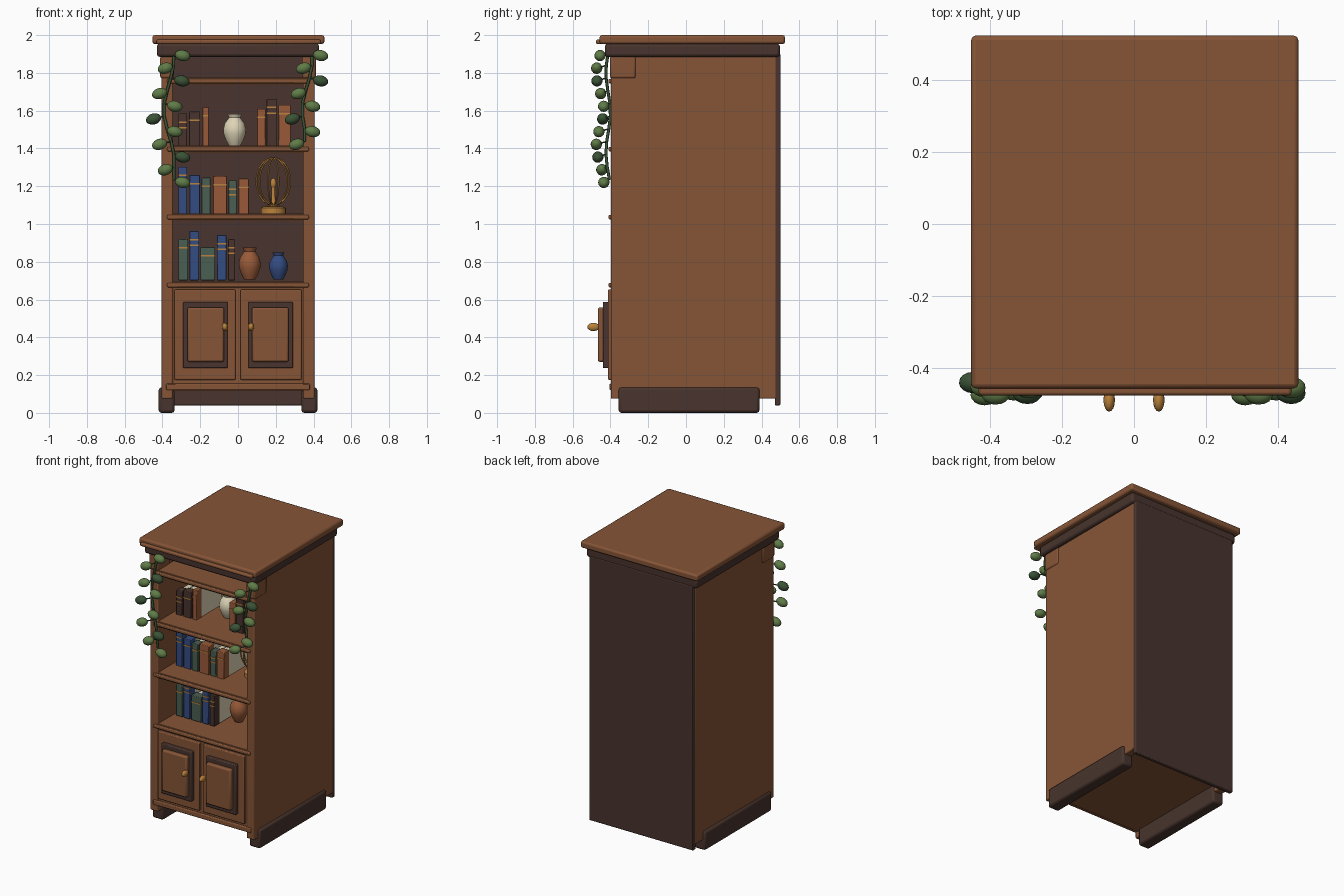
import bpy, math
from mathutils import Vector

cube = bpy.data.objects.get("Cube")
if cube:
    bpy.data.objects.remove(cube)


def material(name, *rgb):
    lin = [((c / 255 + 0.055) / 1.055) ** 2.4 for c in rgb] + [1]
    m = bpy.data.materials.new(name)
    m.use_nodes = True
    m.diffuse_color = lin
    bsdf = next(n for n in m.node_tree.nodes if n.type == 'BSDF_PRINCIPLED')
    bsdf.inputs["Base Color"].default_value = lin
    return m


WOOD = material("warm wood", 134, 85, 55)
DARK = material("dark wood", 72, 52, 45)
BLUE = material("blue", 52, 76, 130)
SAGE = material("grey green", 74, 94, 82)
RUST = material("rust", 152, 90, 56)
GOLD = material("brass", 186, 130, 60)
CREAM = material("cream", 222, 212, 182)
LEAF = material("leaf green", 96, 124, 72)
SHADE = material("deep leaf green", 58, 82, 54)


def finish(name, mat, smooth=True):
    o = bpy.context.object
    o.name = name
    o.data.materials.append(mat)
    if smooth:
        bpy.ops.object.shade_smooth_by_angle()
    return o


def box(name, mat, x, y, z, bevel=0.006):
    """Box from (low, high) pairs, with rounded edges."""
    ranges = (x, y, z)
    bpy.ops.mesh.primitive_cube_add(size=1, location=[(a + b) / 2 for a, b in ranges])
    o = bpy.context.object
    o.scale = [b - a for a, b in ranges]
    bpy.ops.object.transform_apply(location=False, rotation=False)
    if bevel:
        mod = o.modifiers.new("rounding", 'BEVEL')
        mod.width, mod.segments = bevel, 2
    return finish(name, mat)


def ball(name, mat, loc, scale, rot=(0, 0, 0)):
    bpy.ops.mesh.primitive_uv_sphere_add(segments=16, ring_count=10, location=loc, rotation=rot)
    bpy.context.object.scale = scale
    return finish(name, mat)


def tube(name, mat, points, radius):
    c = bpy.data.curves.new(name, 'CURVE')
    c.dimensions = '3D'
    c.bevel_depth, c.bevel_resolution = radius, 2
    c.use_fill_caps = True
    s = c.splines.new('POLY')
    s.points.add(len(points) - 1)
    for p, q in zip(s.points, points):
        p.co = (*q, 1)
    o = bpy.data.objects.new(name, c)
    c.materials.append(mat)
    bpy.context.collection.objects.link(o)
    return o


def lathe(name, mat, loc, profile, steps=28):
    """Surface of revolution from (radius, height) points."""
    n = len(profile)
    verts, faces = [], []
    for i in range(steps):
        a = 2 * math.pi * i / steps
        verts += [(r * math.cos(a), r * math.sin(a), h) for r, h in profile]
        j = (i + 1) % steps
        faces += [(i * n + k, j * n + k, j * n + k + 1, i * n + k + 1) for k in range(n - 1)]
    me = bpy.data.meshes.new(name)
    me.from_pydata(verts, [], faces)
    o = bpy.data.objects.new(name, me)
    o.location = loc
    bpy.context.collection.objects.link(o)
    bpy.ops.object.select_all(action='DESELECT')
    o.select_set(True)
    bpy.context.view_layer.objects.active = o
    return finish(name, mat)


# Carcass
for side, s in (("left", 1), ("right", -1)):
    def span(a, b):
        return sorted((s * a, s * b))
    box(side + "_side_panel", WOOD, span(0.345, 0.405), (-0.398, 0.48), (0.075, 1.9))
    box(side + "_plinth", DARK, span(0.335, 0.42), (-0.357, 0.389), (0, 0.135), 0.015)
    box(side + "_corner_block", WOOD, span(0.34, 0.412), (-0.402, -0.265), (1.77, 1.89), 0.012)
box("back_panel", DARK, (-0.405, 0.405), (0.47, 0.5), (0.04, 1.9))
box("floor", WOOD, (-0.36, 0.36), (-0.38, 0.475), (0.115, 0.155))
box("bottom_rail", WOOD, (-0.38, 0.38), (-0.405, -0.37), (0.12, 0.155))
box("door_backing", WOOD, (-0.35, 0.35), (-0.392, -0.37), (0.15, 0.67), 0)

# Shelves with a rounded front lip
SHELVES = (0.655, 1.015, 1.375, 1.735)
for i, z in enumerate(SHELVES):
    box(f"shelf_{i}", WOOD, (-0.35, 0.35), (-0.395, 0.475), (z, z + 0.04), 0.003)
    box(f"shelf_lip_{i}", WOOD, (-0.375, 0.375), (-0.41, -0.385), (z + 0.01, z + 0.033))

# Cornice
box("cornice_moulding", DARK, (-0.43, 0.43), (-0.43, 0.497), (1.885, 1.955), 0.015)
box("top_slab", WOOD, (-0.453, 0.457), (-0.457, 0.524), (1.953, 2.0), 0.012)
box("top_front_bead", WOOD, (-0.432, 0.438), (-0.477, -0.44), (1.953, 1.976), 0.008)

# Doors with raised panels and knobs
for side, s in (("left", 1), ("right", -1)):
    def span(a, b):
        return sorted((s * a, s * b))
    box(side + "_door", WOOD, span(0.013, 0.337), (-0.413, -0.38), (0.175, 0.653))
    box(side + "_door_moulding", DARK, span(0.055, 0.291), (-0.44, -0.4), (0.237, 0.588))
    box(side + "_door_panel", WOOD, span(0.074, 0.268), (-0.467, -0.42), (0.27, 0.558), 0.01)
    ball(side + "_knob", GOLD, (s * 0.069, -0.49, 0.455), (0.016, 0.032, 0.022))

# Books: (left edge, width, height, cover, number of bands) along each shelf
ROWS = {
    0.71: [(-0.315, 0.05, 0.21, SAGE, 1), (-0.257, 0.05, 0.253, BLUE, 2),
           (-0.198, 0.076, 0.167, SAGE, 1), (-0.112, 0.05, 0.232, BLUE, 2),
           (-0.053, 0.037, 0.21, DARK, 2)],
    1.06: [(-0.315, 0.045, 0.243, BLUE, 2), (-0.257, 0.055, 0.2, BLUE, 1),
           (-0.192, 0.047, 0.185, SAGE, 1), (-0.133, 0.074, 0.195, RUST, 1),
           (-0.049, 0.042, 0.17, SAGE, 2), (0.002, 0.055, 0.18, RUST, 1)],
    1.42: [(-0.315, 0.045, 0.165, DARK, 2), (-0.26, 0.06, 0.175, DARK, 1),
           (-0.187, 0.032, 0.2, RUST, 1), (0.1, 0.045, 0.19, RUST, 1),
           (0.152, 0.053, 0.243, DARK, 2), (0.215, 0.064, 0.21, RUST, 1)],
}
for z, books in ROWS.items():
    for i, (x, w, h, cover, bands) in enumerate(books):
        tag = f"book_{round(z * 100)}_{i}"
        box(tag + "_spine", cover, (x, x + w), (-0.24, -0.18), (z - 0.008, z + h), 0.004)
        box(tag + "_pages", CREAM, (x + 0.004, x + w - 0.003), (-0.185, 0.05), (z - 0.008, z + h - 0.01), 0)
        for b in range(bands):
            t = z + h - 0.05 - 0.03 * b
            box(tag + f"_band_{b}", GOLD, (x, x + w), (-0.243, -0.235), (t, t + 0.008), 0)

# Vases, one shared profile
JAR = ((0, 0), (0.5, 0), (0.75, 0.16), (0.97, 0.38), (1, 0.52), (0.87, 0.7),
       (0.6, 0.83), (0.5, 0.88), (0.64, 1), (0.53, 1), (0.4, 0.86), (0, 0.8))
for name, mat, x, z, r, h in (("cream_vase", CREAM, -0.018, 1.415, 0.06, 0.168),
                              ("rust_vase", RUST, 0.062, 0.705, 0.058, 0.17),
                              ("blue_vase", BLUE, 0.214, 0.705, 0.05, 0.145)):
    lathe(name, mat, (x, -0.08, z), [(a * r, b * h) for a, b in JAR])

# Brass cage ornament
GX, GY, GZ = 0.187, -0.08, 1.225
lathe("ornament_base", GOLD, (GX, GY, 1.055),
      ((0, 0), (0.066, 0), (0.066, 0.03), (0.05, 0.038), (0.022, 0.04), (0.011, 0.06),
       (0.009, 0.14), (0, 0.14)))
ball("ornament_finial", GOLD, (GX, GY, GZ - 0.01), (0.016, 0.016, 0.028))
for k in range(5):
    a = math.pi * k / 5
    ring = [(GX + 0.09 * math.cos(t) * math.cos(a), GY + 0.09 * math.cos(t) * math.sin(a),
             GZ + 0.125 * math.sin(t)) for t in [2 * math.pi * i / 32 for i in range(33)]]
    tube(f"ornament_ring_{k}", GOLD, ring, 0.0045)

# Trailing vines with alternating leaves
VINES = {
    "right": (-0.293, -0.385, -0.297, -0.415, -0.335, -0.447, -0.335, -0.415, -0.293, -0.385, -0.293),
    "left": (0.437, 0.347, 0.437, 0.32, 0.395, 0.288, 0.395, 0.31),
}
for side, xs in VINES.items():
    stem = []
    for i, x in enumerate(xs):
        z = 1.892 - 0.0672 * i
        y = -0.455 - 0.02 * math.sin(1.1 * i)
        mid = (x + xs[i + 1 if i + 1 < len(xs) else i - 1]) / 2
        stem.append((mid, -0.412 - 0.012 * math.sin(i), z + 0.015))
        tilt = 0.3 if i % 2 else -0.2
        ball(f"{side}_leaf_{i}", SHADE if i % 3 == 2 else LEAF, (x, y, z),
             (0.041, 0.03, 0.029), (0.2, -tilt, 0))
        tube(f"{side}_leaf_stalk_{i}", SHADE, [stem[-1], (x, y, z)], 0.004)
    tube(f"{side}_vine_stem", SHADE, [(stem[0][0], -0.41, 1.95)] + stem, 0.008)
